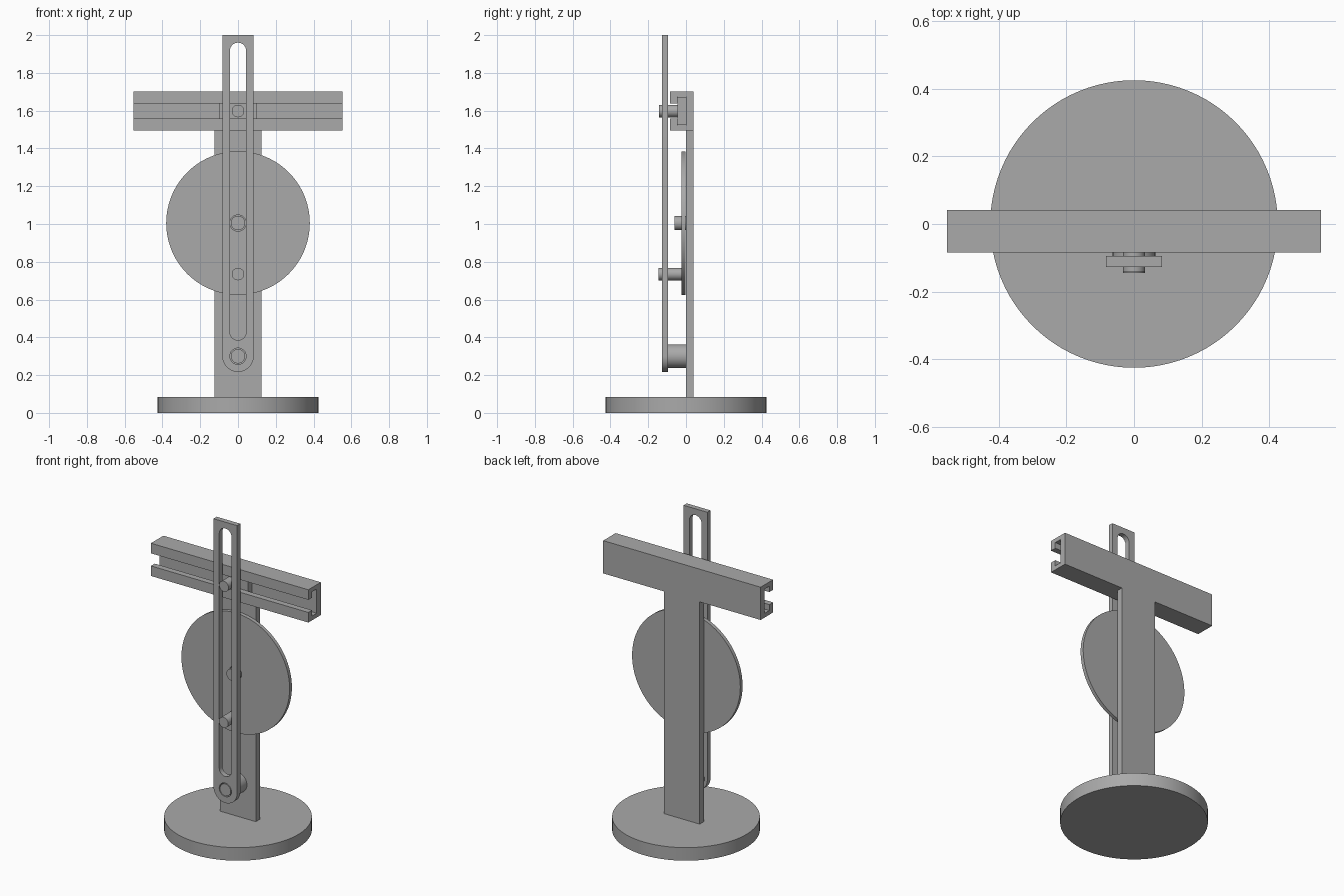
import bpy, bmesh
from math import cos, sin, pi
from mathutils import Vector

cube = bpy.data.objects.get("Cube")
if cube:
    bpy.data.objects.remove(cube, do_unlink=True)

GREY = (0.40, 0.40, 0.40, 1)
metal = bpy.data.materials.new("plain grey")
metal.use_nodes = True
metal.diffuse_color = GREY
metal.node_tree.nodes["Principled BSDF"].inputs["Base Color"].default_value = GREY


def arc(u, v, r, start=0.0, sweep=2 * pi, n=64):
    """Points on an arc; a full turn leaves out the repeated end point."""
    steps = n if sweep >= 2 * pi else n + 1
    return [(u + r * cos(start + sweep * i / n), v + r * sin(start + sweep * i / n))
            for i in range(steps)]


def rect(u0, v0, u1, v1):
    return [(u0, v0), (u1, v0), (u1, v1), (u0, v1)]


def prism(name, loops, axis, lo, hi):
    """Extrude an outline, with optional hole outlines, along an axis."""
    place = {"x": lambda u, v, w: (w, u, v),
             "y": lambda u, v, w: (u, w, v),
             "z": lambda u, v, w: (u, v, w)}[axis]
    bm = bmesh.new()
    edges = []
    for loop in loops:
        vs = [bm.verts.new(place(u, v, lo)) for u, v in loop]
        edges += [bm.edges.new((vs[i - 1], vs[i])) for i in range(len(vs))]
    if len(loops) == 1:
        bm.faces.new(vs)
    else:
        bmesh.ops.triangle_fill(bm, edges=edges, use_beauty=True)
    out = bmesh.ops.extrude_face_region(bm, geom=bm.faces[:], use_keep_orig=True)
    moved = [g for g in out["geom"] if isinstance(g, bmesh.types.BMVert)]
    bmesh.ops.translate(bm, verts=moved, vec=Vector(place(0, 0, hi - lo)))
    bmesh.ops.recalc_face_normals(bm, faces=bm.faces[:])
    mesh = bpy.data.meshes.new(name)
    bm.to_mesh(mesh)
    bm.free()
    mesh.materials.append(metal)
    obj = bpy.data.objects.new(name, mesh)
    bpy.context.collection.objects.link(obj)
    bpy.ops.object.select_all(action="DESELECT")
    obj.select_set(True)
    bpy.context.view_layer.objects.active = obj
    bpy.ops.object.shade_smooth_by_angle(angle=pi / 6)
    return obj


def pin(name, z, r, front, back):
    return prism(name, [arc(0, z, r, n=40)], "y", front, back)


PIVOT_Z, CRANK_Z, AXLE_Z, RAIL_Z = 0.30, 0.735, 1.005, 1.598
LEVER_FRONT, LEVER_BACK = -0.127, -0.095

# Stand
prism("base", [arc(0, 0, 0.425, n=96)], "z", 0, 0.083)
prism("post", [rect(-0.125, 0.08, 0.125, 1.50)], "y", 0, 0.041)

# Guide rail: a block with a T-shaped groove open at the front and both ends
half = [(-0.046, 0.04), (-0.046, 0.077), (0, 0.077)]
front, back, tall = -0.084, 0.041, 0.104
upper = [(back, tall), (front, tall), (front, 0.04)] + half
lower = [(y, -z) for y, z in reversed(upper)]
prism("guide_rail", [[(y, RAIL_Z + z) for y, z in upper + lower]], "x", -0.553, 0.553)
prism("slider_block", [rect(-0.10, RAIL_Z - 0.075, 0.10, RAIL_Z + 0.075)], "y", -0.044, -0.001)
pin("slider_pin", RAIL_Z, 0.033, -0.142, -0.04)

# Crank wheel
prism("crank_wheel", [arc(0, AXLE_Z, 0.38, n=96), arc(0, AXLE_Z, 0.043, n=40)], "y", -0.025, -0.002)
pin("axle", AXLE_Z, 0.038, -0.062, 0.01)
pin("crank_pin", CRANK_Z, 0.033, -0.145, -0.02)

# Slotted lever on its pivot
w, s = 0.083, 0.043
outline = arc(0, PIVOT_Z, w, pi, pi, 32) + [(w, 2.0), (-w, 2.0)]
slot = arc(0, 0.385 + s, s, pi, pi, 24) + arc(0, 1.96 - s, s, 0, pi, 24)
hole = arc(0, PIVOT_Z, 0.043, n=40)
prism("slotted_lever", [outline, slot, hole], "y", LEVER_FRONT, LEVER_BACK)
pin("pivot_spacer", PIVOT_Z, 0.063, LEVER_BACK, 0.005)
pin("pivot_pin", PIVOT_Z, 0.038, LEVER_FRONT, LEVER_BACK + 0.005)
